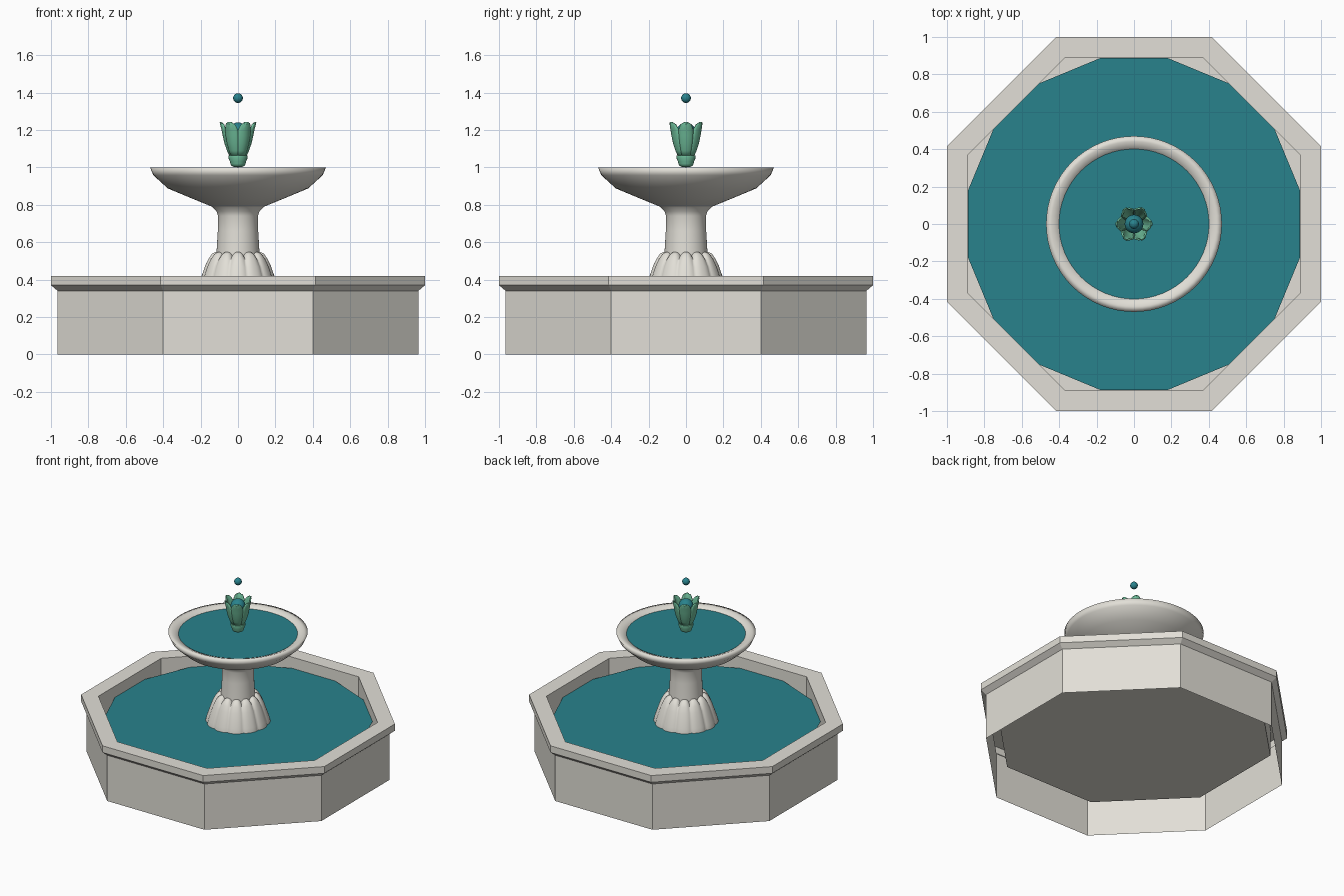
import bpy, bmesh, math
from math import cos, sin, pi, tau

cube = bpy.data.objects.get("Cube")
if cube:
    bpy.data.objects.remove(cube, do_unlink=True)


def material(name, rgb):
    m = bpy.data.materials.new(name)
    m.use_nodes = True
    m.diffuse_color = (*rgb, 1)
    bsdf = next(n for n in m.node_tree.nodes if n.type == 'BSDF_PRINCIPLED')
    bsdf.inputs["Base Color"].default_value = (*rgb, 1)
    return m


stone = material("pale stone", (0.76, 0.74, 0.68))
water = material("teal water", (0.022, 0.225, 0.265))
green = material("patina green", (0.16, 0.52, 0.33))


def finish(name, bm, mat, smooth=True, angle=40, outward=True):
    bmesh.ops.remove_doubles(bm, verts=bm.verts, dist=1e-5)
    if outward:
        bmesh.ops.recalc_face_normals(bm, faces=bm.faces)
    me = bpy.data.meshes.new(name)
    bm.to_mesh(me)
    bm.free()
    me.materials.append(mat)
    ob = bpy.data.objects.new(name, me)
    bpy.context.collection.objects.link(ob)
    if smooth:
        bpy.ops.object.select_all(action='DESELECT')
        ob.select_set(True)
        bpy.context.view_layer.objects.active = ob
        bpy.ops.object.shade_smooth_by_angle(angle=math.radians(angle))
    return ob


def skin(bm, rows, closed):
    """Bridge rows of points with quads."""
    grid = [[bm.verts.new(p) for p in row] for row in rows]
    n = len(grid[0])
    for a, b in zip(grid, grid[1:]):
        for i in range(n if closed else n - 1):
            j = (i + 1) % n
            bm.faces.new((a[i], a[j], b[j], b[i]))


def lathe(name, profile, segs, mat, turn=0.0, **kw):
    bm = bmesh.new()
    rows = [[(r * cos(tau * i / segs + turn), r * sin(tau * i / segs + turn), z)
             for i in range(segs)] for r, z in profile]
    skin(bm, rows, True)
    return finish(name, bm, mat, **kw)


def disc(name, radius, z, segs, turn=0.0):
    bm = bmesh.new()
    bm.faces.new([bm.verts.new((radius * cos(tau * i / segs + turn),
                                radius * sin(tau * i / segs + turn), z))
                  for i in range(segs)])
    return finish(name, bm, water, smooth=False, outward=False)


def ball(name, radius, z):
    bm = bmesh.new()
    bmesh.ops.create_uvsphere(bm, u_segments=24, v_segments=14, radius=radius)
    bmesh.ops.translate(bm, verts=bm.verts, vec=(0, 0, z))
    return finish(name, bm, water)


# Octagonal basin: open underneath, overhanging rim, raised floor
corner = 1 / cos(pi / 8)
basin = [(0.965, 0), (0.965, 0.34), (1, 0.37), (1, 0.42),
         (0.89, 0.42), (0.89, 0.215), (0, 0.215)]
lathe("basin", [(a * corner, z) for a, z in basin], 8, stone,
      turn=pi / 8, smooth=False)
disc("basin_water", 0.906, 0.338, 16, pi / 16)

# Fluted pedestal foot with scalloped top edge
LOBES, SEGS = 12, 144
foot = [(0.222, 0.215, 0), (0.222, 0.32, 0), (0.211, 0.37, 0), (0.194, 0.42, 0),
        (0.177, 0.47, 0.1), (0.158, 0.51, 0.5), (0.14, 0.537, 1), (0.122, 0.547, 1),
        (0.10, 0.545, 1)]
bm = bmesh.new()
rows = []
for r, z, drop in foot:
    row = []
    for i in range(SEGS):
        t = tau * i / SEGS
        groove = (1 - abs(cos(LOBES * t / 2))) ** 1.5
        rr = r * (1 - 0.045 * groove)
        row.append((rr * cos(t), rr * sin(t), z - 0.02 * drop * groove))
    rows.append(row)
skin(bm, rows, True)
finish("pedestal_foot", bm, stone, angle=50)

# Column and upper bowl
lathe("column", [(0.118, 0.48), (0.114, 0.56), (0.108, 0.66), (0.107, 0.74),
                 (0.115, 0.765), (0.14, 0.79), (0.14, 0.82)], 48, stone)
lathe("upper_bowl", [(0.0, 0.79), (0.14, 0.79), (0.25, 0.835), (0.375, 0.887),
                     (0.452, 0.957), (0.47, 0.998), (0.44, 1.0),
                     (0.402, 0.985), (0.385, 0.95), (0.0, 0.90)],
      64, stone, angle=120)
disc("bowl_water", 0.403, 0.983, 64)

# Flower spout: rounded collar, six curling petals, water drops
lathe("spout_collar", [(0, 1.0), (0.025, 1.003), (0.037, 1.01), (0.041, 1.02),
                       (0.043, 1.03), (0.052, 1.052), (0.05, 1.062),
                       (0.04, 1.068), (0, 1.068)],
      24, green)
petal = [(0.038, 1.055, 0.02), (0.054, 1.09, 0.029), (0.068, 1.13, 0.036),
         (0.077, 1.17, 0.039), (0.084, 1.205, 0.036), (0.09, 1.228, 0.027),
         (0.094, 1.237, 0.017), (0.097, 1.236, 0.008)]
for k in range(6):
    t = tau * k / 6
    rows = []
    for r, z, w in petal:
        row = []
        for i in range(7):
            u = i / 3 - 1
            x, y = r - 0.45 * w * u * u, w * u
            row.append((x * cos(t) - y * sin(t), x * sin(t) + y * cos(t), z))
        rows.append(row)
    bm = bmesh.new()
    skin(bm, rows, False)
    ob = finish(f"petal_{k + 1}", bm, green, angle=60)
    thick = ob.modifiers.new("thickness", 'SOLIDIFY')
    thick.thickness = 0.01
    thick.offset = 0
ball("spout_water", 0.05, 1.19)
ball("water_drop", 0.026, 1.37)
